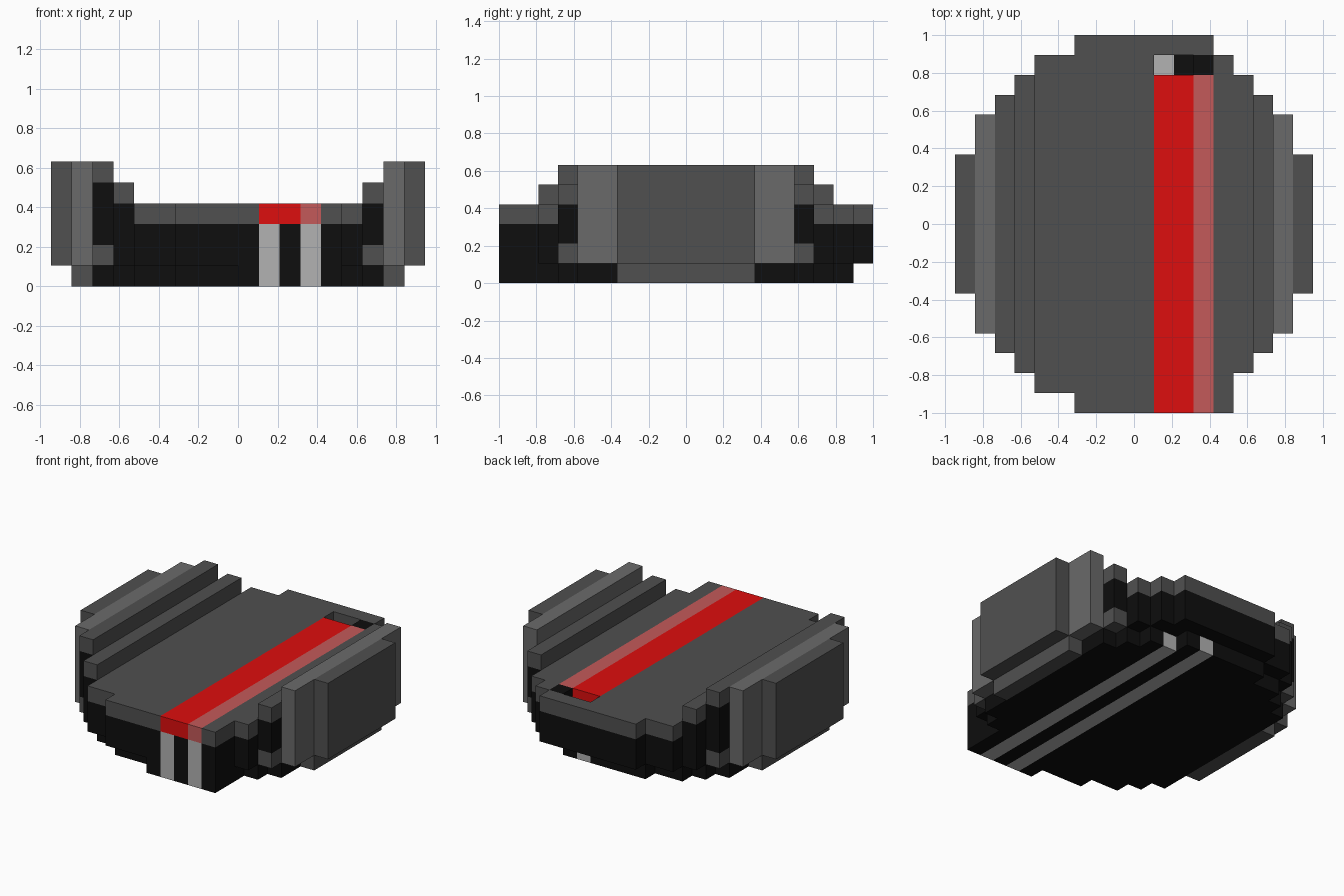
import bpy, bmesh

if "Cube" in bpy.data.objects:
    bpy.data.objects.remove(bpy.data.objects["Cube"])

U = 2 / 19  # one block


def material(name, rgb):
    m = bpy.data.materials.new(name)
    lin = [((c / 255 + 0.055) / 1.055) ** 2.4 for c in rgb]
    m.diffuse_color = (*lin, 1)
    m.use_nodes = True
    m.node_tree.nodes["Principled BSDF"].inputs["Base Color"].default_value = m.diffuse_color
    return m


GREY = material("grey", (80, 80, 80))
LIGHT = material("light_grey", (106, 106, 106))
BLACK = material("black", (14, 14, 14))
RED = material("red", (222, 14, 14))
PINK = material("pale_red", (196, 90, 90))
PALE = material("pale_grey", (178, 178, 178))


def slab(name, steps, z0, z1, mat):
    """Extrude a stepped outline; each step is (x0, x1, y_front, y_back) in blocks."""
    front, back = [], []
    for x0, x1, f, b in steps:
        for side, y in ((front, f), (back, b)):
            if side and side[-1] == (x0, y):
                side.pop()          # merge flush steps into one edge
            else:
                side.append((x0, y))
            side.append((x1, y))
    bm = bmesh.new()
    verts = [bm.verts.new((x * U, y * U, z0 * U)) for x, y in front + back[::-1]]
    face = bm.faces.new(verts)
    top = bmesh.ops.extrude_face_region(bm, geom=[face])["geom"]
    bmesh.ops.translate(bm, vec=(0, 0, (z1 - z0) * U),
                        verts=[g for g in top if isinstance(g, bmesh.types.BMVert)])
    bmesh.ops.recalc_face_normals(bm, faces=bm.faces)
    me = bpy.data.meshes.new(name)
    bm.to_mesh(me)
    bm.free()
    me.materials.append(mat)
    ob = bpy.data.objects.new(name, me)
    bpy.context.collection.objects.link(ob)
    return ob


def clip(steps, a, b, front=-99, back=99):
    """Keep the part of a stepped outline inside the given limits."""
    return [(max(x0, a), min(x1, b), max(f, front), min(k, back))
            for x0, x1, f, k in steps if x1 > a and x0 < b]


# Stepped round outlines: narrower base, wider body
BASE = [(-7, -6, -5.5, 5.5), (-6, -5, -6.5, 6.5), (-5, -3, -7.5, 7.5),
        (-3, 0, -8.5, 8.5), (0, 3, -9.5, 8.5), (3, 5, -9.5, 7.5),
        (5, 6, -6.5, 6.5), (6, 7, -5.5, 5.5)]
BODY = [(-6, -5, -7.5, 7.5), (-5, -3, -8.5, 8.5), (-3, 4, -9.5, 9.5),
        (4, 5, -9.5, 8.5), (5, 6, -7.5, 7.5)]

# Black base and body, split around the two pale stripes
for part, a, b in (("left", -9, 1), ("middle", 2, 3), ("right", 4, 9)):
    slab("base_" + part, clip(BASE, a, b), 0, 1, BLACK)
    slab("body_" + part, clip(BODY, a, b), 1, 3, BLACK)
for x, back in ((1, 8.5), (3, 7.5)):
    slab("pale_stripe", [(x, x + 1, -9.5, back)], 0, 3, PALE)
    slab("body_behind_stripe", [(x, x + 1, back, 9.5)], 1, 3, BLACK)

# Grey deck with the red band and the notch behind it
slab("deck_left", clip(BODY, -5, 1), 3, 4, GREY)
slab("deck_right", clip(BODY, 4, 6), 3, 4, GREY)
slab("deck_back", clip(BODY, 1, 4, front=8.5), 3, 4, GREY)
slab("red_band", clip(BODY, 1, 3, back=7.5), 3, 4, RED)
slab("pale_red_band", clip(BODY, 3, 4, back=7.5), 3, 4, PINK)
slab("notch_block", [(3, 4, 7.5, 8.5)], 3, 4, BLACK)

# Left side: two stepped ridges rising from the body
slab("left_inner_ridge", [(-6, -5, -7.5, 7.5)], 3, 4, BLACK)
slab("left_inner_ridge_cap", [(-6, -5, -7.5, 7.5)], 4, 5, GREY)
slab("left_ridge_foot", [(-7, -6, -6.5, 6.5)], 1, 2, GREY)
slab("left_ridge", [(-7, -6, -6.5, 6.5)], 2, 5, BLACK)
slab("left_ridge_cap", [(-7, -6, -6.5, 6.5)], 5, 6, GREY)

# Right side: one stepped ridge
slab("right_ridge_foot", [(6, 7, -6.5, 6.5)], 1, 2, GREY)
slab("right_ridge", [(6, 7, -6.5, 6.5)], 2, 4, BLACK)
slab("right_ridge_cap", [(6, 7, -6.5, 6.5)], 4, 5, GREY)

# Outer side walls, panels and skids on both sides
for side, x7, x8 in (("left", -8, -9), ("right", 7, 8)):
    slab(side + "_skid", [(x7, x7 + 1, -3.5, 3.5)], 0, 1, GREY)
    slab(side + "_wall", [(x7, x7 + 1, -5.5, 5.5)], 1, 6, LIGHT)
    slab(side + "_panel", [(x8, x8 + 1, -3.5, 3.5)], 1, 6, GREY)
